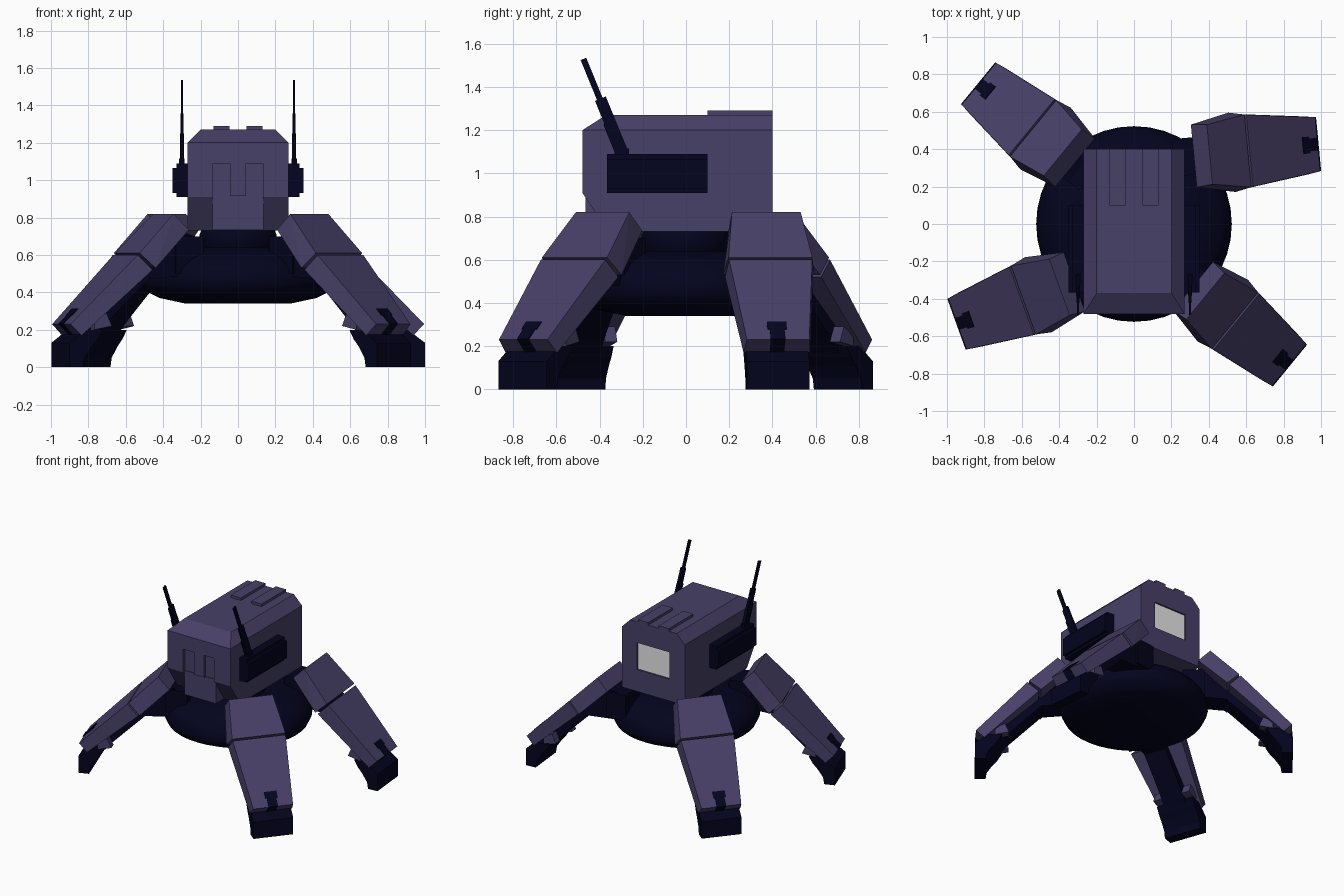
import bpy, bmesh, math
from mathutils import Matrix, Vector

if "Cube" in bpy.data.objects:
    bpy.data.objects.remove(bpy.data.objects["Cube"])


def material(name, rgb):
    m = bpy.data.materials.new(name)
    m.use_nodes = True
    m.diffuse_color = (*rgb, 1)
    m.node_tree.nodes["Principled BSDF"].inputs["Base Color"].default_value = (*rgb, 1)
    return m


PURPLE = material("dusty purple armour", (0.064, 0.051, 0.138))
DARK = material("midnight navy frame", (0.001, 0.001, 0.013))
GLASS = material("pale grey window", (0.8, 0.8, 0.8))
IDENT = Matrix.Identity(4)


def finish(name, bm, mat, place=IDENT):
    bmesh.ops.recalc_face_normals(bm, faces=bm.faces)
    mesh = bpy.data.meshes.new(name)
    bm.to_mesh(mesh)
    bm.free()
    mesh.materials.append(mat)
    ob = bpy.data.objects.new(name, mesh)
    ob.matrix_world = place
    bpy.context.collection.objects.link(ob)
    return ob


def hull(name, points, mat, place=IDENT):
    """Convex solid around a few corner points."""
    bm = bmesh.new()
    for p in points:
        bm.verts.new(p)
    bmesh.ops.convex_hull(bm, input=bm.verts)
    bmesh.ops.dissolve_limit(bm, angle_limit=0.02, verts=bm.verts, edges=bm.edges)
    return finish(name, bm, mat, place)


def box(name, x, y, z, mat, place=IDENT):
    return hull(name, [(a, b, c) for a in x for b in y for c in z], mat, place)


def tapered(name, section, mat, place=IDENT):
    """Solid symmetric across its width; section holds (along, half width, height)."""
    return hull(name, [(u, s * w, z) for u, w, z in section for s in (-1, 1)], mat, place)


def prism(name, profile, half, mat, place=IDENT):
    """Side profile (along, height) extruded across the width."""
    bm = bmesh.new()
    face = bm.faces.new([bm.verts.new((u, -half, z)) for u, z in profile])
    out = bmesh.ops.extrude_face_region(bm, geom=[face])
    moved = [v for v in out["geom"] if isinstance(v, bmesh.types.BMVert)]
    bmesh.ops.translate(bm, verts=moved, vec=(0, 2 * half, 0))
    return finish(name, bm, mat, place)


def select_only(ob):
    bpy.ops.object.select_all(action="DESELECT")
    ob.select_set(True)
    bpy.context.view_layer.objects.active = ob


def carve(ob, x, y, z):
    """Cut a box-shaped recess out of an object."""
    cutter = box("recess_cutter", x, y, z, PURPLE)
    mod = ob.modifiers.new("recess", "BOOLEAN")
    mod.operation = "DIFFERENCE"
    mod.solver = "EXACT"
    mod.object = cutter
    select_only(ob)
    bpy.ops.object.modifier_apply(modifier=mod.name)
    bpy.data.objects.remove(cutter)


def lathe(name, profile, steps, mat):
    bm = bmesh.new()
    verts = [bm.verts.new((r, 0, z)) for r, z in profile]
    edges = [bm.edges.new(pair) for pair in zip(verts, verts[1:])]
    bmesh.ops.spin(bm, geom=verts + edges, cent=(0, 0, 0), axis=(0, 0, 1),
                   angle=math.tau, steps=steps)
    bmesh.ops.remove_doubles(bm, verts=bm.verts, dist=0.0005)
    select_only(finish(name, bm, mat))
    bpy.ops.object.shade_smooth_by_angle(angle=math.radians(40))


# Round hull and neck
lathe("hull_disc", [(0, .34), (.28, .34), (.42, .37), (.5, .41), (.523, .46), (.505, .53),
                    (.46, .58), (.4, .615), (.32, .64), (0, .64)], 40, DARK)
lathe("neck", [(.18, .62), (.205, .66), (.205, .71), (.19, .75)], 24, DARK)

# Cabin with bevelled top and chin
cabin_section = [(-.36, .27, .73), (.40, .27, .73), (-.48, .27, .91), (-.48, .27, 1.2),
                 (.40, .27, 1.2), (-.37, .2, 1.27), (.40, .2, 1.27)]
cabin = hull("cabin", [(s * w, y, z) for y, w, z in cabin_section for s in (-1, 1)], PURPLE)

# Front door set into the cabin, with a raised centre strip
carve(cabin, (-.135, .135), (-.6, -.46), (.6, 1.09))
box("front_door", (-.135, .135), (-.465, -.36), (.733, .92), PURPLE)
box("door_centre_strip", (-.043, .043), (-.476, -.45), (.915, 1.088), PURPLE)

# Recessed rear window
carve(cabin, (-.14, .14), (.385, .6), (.9, 1.108))
box("rear_window", (-.14, .14), (.38, .388), (.9, 1.108), GLASS)

# Roof strips, side pods and antennas
for s, side in ((1, "left"), (-1, "right")):
    box(side + "_roof_strip", (s * .045, s * .132), (.10, .40), (1.26, 1.29), PURPLE)
    box(side + "_pod", (s * .26, s * .33), (-.365, .10), (.91, 1.09), DARK)
    box(side + "_pod_cover", (s * .32, s * .35), (-.365, .10), (.93, 1.065), DARK)
    box(side + "_antenna_foot", (s * .285, s * .315), (-.33, -.265), (1.08, 1.115), DARK)
    base = Vector((s * .3, -.295, 1.09))
    lean = Matrix.Translation(base) @ Matrix.Rotation(math.atan2(.18, .44), 4, "X")
    box(side + "_antenna_base", (-.01, .01), (-.03, .03), (0, .16), DARK, lean)
    box(side + "_antenna_middle", (-.008, .008), (-.024, .03), (.15, .275), DARK, lean)
    box(side + "_antenna_tip", (-.006, .006), (-.014, .014), (.27, .475), DARK, lean)


def leg(name, x, y, degrees):
    place = Matrix.Translation((x, y, 0)) @ Matrix.Rotation(math.radians(degrees), 4, "Z")
    # Armour plates
    tapered(name + "_thigh", [(.105, .16, .82), (.31, .195, .61),
                              (.02, .168, .735), (.225, .213, .53)], PURPLE, place)
    tapered(name + "_shin", [(.32, .193, .60), (.685, .145, .23),
                             (.24, .205, .52), (.625, .155, .17)], PURPLE, place)
    for s in (-1, 1):
        hull(name + "_ankle_flap", [(u, s * w, z) for w in (.085, .145) for u, z in
                                    ((.48, .29), (.45, .22), (.55, .2), (.55, .25))],
             PURPLE, place)
    # Dark inner frame and foot
    box(name + "_hip", (-.09, .07), (-.1, .1), (.5, .7), DARK, place)
    prism(name + "_beam", [(-.1, .68), (.06, .72), (.31, .56), (.62, .24), (.62, .12),
                           (.565, .12), (.525, .16), (.46, .235), (.22, .47), (-.1, .5)],
          .085, DARK, place)
    prism(name + "_foot", [(.69, 0), (.69, .13), (.65, .16), (.6, .2), (.5, .2),
                           (.53, .15), (.565, .11), (.605, .05), (.613, 0)],
          .145, DARK, place)
    # Dark notch in the shin tip: wide slot on the slope, its stem turning down the end
    for part, u0, u1, w in (("cross", .605, .64, .045), ("stem", .63, .687, .034)):
        tapered(name + "_notch_" + part,
                [(u + d, w, .917 - u + d) for u in (u0, u1) for d in (-.003, .003)],
                DARK, place)
    tapered(name + "_notch_end", [(.688, .034, .23), (.628, .034, .168),
                                  (.684, .034, .234), (.624, .034, .172)], DARK, place)


leg("back_left_leg", .3, .362, 5.4)
leg("front_left_leg", .3, -.32, -39.3)
leg("back_right_leg", -.3, .315, 140.6)
leg("front_right_leg", -.3, -.302, 199.8)
